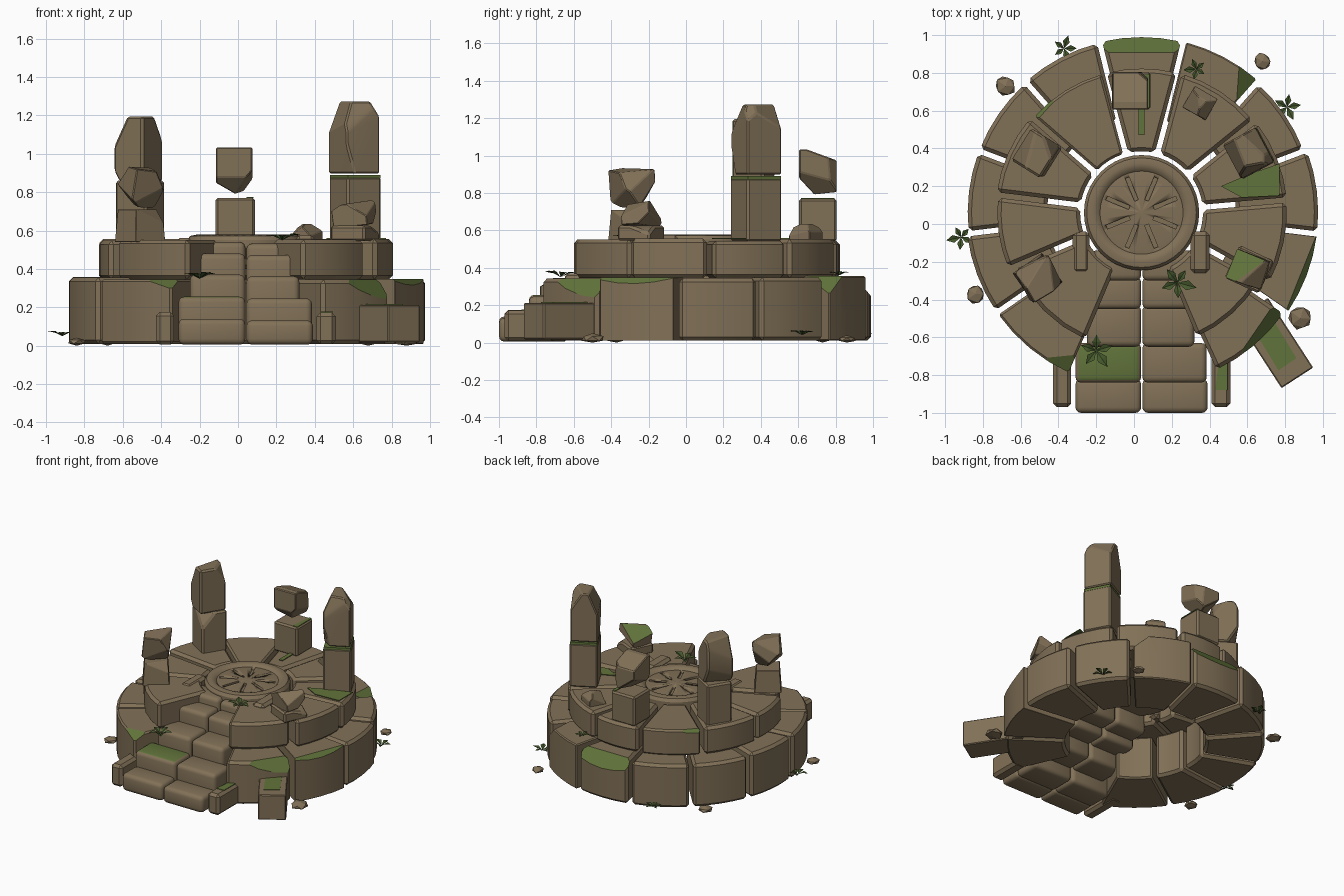
import bpy, bmesh, math, random
from mathutils import Vector, Matrix

random.seed(4)
if "Cube" in bpy.data.objects:
    bpy.data.objects.remove(bpy.data.objects["Cube"])


def material(name, rgb):
    m = bpy.data.materials.new(name)
    m.use_nodes = True
    m.diffuse_color = (*rgb, 1)
    m.node_tree.nodes["Principled BSDF"].inputs["Base Color"].default_value = (*rgb, 1)
    return m


STONE = material("brown stone", (0.222, 0.165, 0.096))
MOSS = material("moss green", (0.12, 0.172, 0.043))
LEAF = material("dark leaf green", (0.06, 0.1, 0.026))
CX, CY = 0.04, 0.06


def finish(bm, name, mats=(STONE, MOSS), angle=18):
    bmesh.ops.recalc_face_normals(bm, faces=bm.faces)
    mesh = bpy.data.meshes.new(name)
    bm.to_mesh(mesh)
    bm.free()
    ob = bpy.data.objects.new(name, mesh)
    bpy.context.collection.objects.link(ob)
    for m in mats:
        mesh.materials.append(m)
    bpy.ops.object.select_all(action='DESELECT')
    ob.select_set(True)
    bpy.context.view_layer.objects.active = ob
    bpy.ops.object.shade_smooth_by_angle(angle=math.radians(angle))
    return ob


def chip(bm, point, normal, mossy):
    """Slice off a corner and cap the cut."""
    geom = bm.verts[:] + bm.edges[:] + bm.faces[:]
    cut = bmesh.ops.bisect_plane(bm, geom=geom, plane_co=point, plane_no=normal, clear_outer=True)
    edges = [e for e in cut["geom_cut"] if isinstance(e, bmesh.types.BMEdge)]
    if edges:
        for f in bmesh.ops.edgeloop_fill(bm, edges=edges)["faces"]:
            f.material_index = int(mossy)


def soften(bm, width, segments=1):
    bmesh.ops.recalc_face_normals(bm, faces=bm.faces)
    sharp = [e for e in bm.edges if len(e.link_faces) == 2 and e.calc_face_angle() > 0.45
             and all(f.material_index == 0 for f in e.link_faces)]
    bmesh.ops.bevel(bm, geom=sharp, offset=width, segments=segments, profile=0.5,
                    affect='EDGES', clamp_overlap=True)


def wedge(name, a0, a1, r0, r1, z0, z1, chips=()):
    """Curved ring block between two angles, with parallel-sided gaps."""
    bm = bmesh.new()
    n = 4

    def arc(r, z):
        g = math.degrees(0.014 / r)
        angles = [math.radians(a0 + g + (a1 - a0 - 2 * g) * i / n) for i in range(n + 1)]
        return [bm.verts.new((CX + r * math.cos(a), CY + r * math.sin(a), z)) for a in angles]
    loops = [arc(r0, z0), arc(r1, z0), arc(r1, z1), arc(r0, z1)]
    for a, b in zip(loops, loops[1:] + loops[:1]):
        for i in range(n):
            bm.faces.new((a[i], a[i + 1], b[i + 1], b[i]))
    for i in (0, n):
        bm.faces.new([l[i] for l in loops])
    for p, direction in chips:
        chip(bm, Vector(p), Vector(direction), True)
    soften(bm, 0.02)
    return finish(bm, name)


def stone(name, loc, size, spin=0, cuts=(), bevel=0.012, segments=1,
          top_moss=False, tilt=(0, 0), taper=1):
    """Box stone; cuts are (direction, distance, mossy) on the unit cube."""
    bm = bmesh.new()
    bmesh.ops.create_cube(bm, size=2)
    for v in bm.verts:
        if v.co.z > 0:
            v.co.xy *= taper
    for d, dist, mossy in cuts:
        d = Vector(d).normalized()
        chip(bm, d * dist, d, mossy)
    bmesh.ops.scale(bm, vec=Vector(size) / 2, verts=bm.verts)
    soften(bm, bevel, segments)
    if top_moss:
        bm.normal_update()
        for f in bm.faces:
            if f.normal.z > 0.9:
                f.material_index = 1
    rot = (Matrix.Rotation(math.radians(spin), 4, 'Z') @ Matrix.Rotation(math.radians(tilt[0]), 4, 'X')
           @ Matrix.Rotation(math.radians(tilt[1]), 4, 'Y'))
    bm.transform(Matrix.Translation(loc) @ rot)
    return finish(bm, name, angle=35 if segments > 1 else 18)


def moss_plate(name, points, z):
    bm = bmesh.new()
    face = bm.faces.new([bm.verts.new((x, y, z)) for x, y in points])
    top = bmesh.ops.extrude_face_region(bm, geom=[face])["geom"]
    bmesh.ops.translate(bm, vec=(0, 0, 0.005), verts=[v for v in top if isinstance(v, bmesh.types.BMVert)])
    finish(bm, name, (MOSS,))


# Lower ring, open at the front for the stairs
lower_chips = {
    0: [((0, 0.905, 0.35), (0, 0.75, 0.62))],
    -1: [((0.555, 0.75, 0.35), (0.7, -0.05, 0.7))],
    -4: [((0.887, -0.25, 0.35), (0.67, -0.27, 0.7))],
    -5: [((0.615, -0.6, 0.35), (0.7, -0.48, 0.56))],
    5: [((-0.37, -0.69, 0.35), (0.05, -0.5, 0.9))]}
step = 360 / 13
for k in range(-5, 6):
    mid = 90 + k * step
    wedge(f"lower_ring_block_{k + 6}", mid - step / 2 - 3 * (k == -5), mid + step / 2 + 4 * (k == 5),
          0.5, 0.935 if k in (-3, -4) else 0.925 + random.uniform(-0.008, 0.008),
          0.01, 0.35 + random.uniform(-0.008, 0.008), lower_chips.get(k, ()))

# Upper ring
bounds = [-67, -29, 5, 39, 75, 105, 139, 173, 203, 247]
for i, (a, b) in enumerate(zip(bounds, bounds[1:])):
    chips = [((-0.45, 0.612, 0.55), (-0.74, 0.67, 0.8))] if i == 5 else ()
    radius = 0.72 if i in (0, 8) else 0.76
    wedge(f"upper_ring_block_{i + 1}", a, b, 0.325, radius + random.uniform(-0.01, 0.015),
          0.345, 0.55 + random.uniform(-0.008, 0.008), chips)

# Central round slab with raised rim
profile = [(0, 0.4), (0.29, 0.4), (0.305, 0.42), (0.305, 0.55), (0.29, 0.572),
           (0.26, 0.578), (0.235, 0.572), (0.22, 0.558), (0.19, 0.562), (0, 0.567)]
bm = bmesh.new()
pts = [bm.verts.new((r, 0, z)) for r, z in profile]
lines = [bm.edges.new(p) for p in zip(pts, pts[1:])]
bmesh.ops.spin(bm, geom=pts + lines, axis=(0, 0, 1), cent=(0, 0, 0), angle=math.tau, steps=40)
bmesh.ops.remove_doubles(bm, verts=bm.verts, dist=0.0005)
bm.transform(Matrix.Translation((CX, CY, 0)))
slab = finish(bm, "centre_slab", angle=30)

# Eight radial slots cut into the slab
bm = bmesh.new()
for i in range(8):
    m = (Matrix.Translation((CX, CY, 0.57)) @ Matrix.Rotation(math.tau * (i + 0.5) / 8, 4, 'Z')
         @ Matrix.Translation((0.135, 0, 0)) @ Matrix.Diagonal((0.13, 0.022, 0.05, 1)))
    bmesh.ops.create_cube(bm, size=1, matrix=m)
cutter = finish(bm, "slot_cutter", (STONE,))
cutter.hide_render = True
mod = slab.modifiers.new("slots", 'BOOLEAN')
mod.operation, mod.object, mod.solver = 'DIFFERENCE', cutter, 'EXACT'
bpy.context.view_layer.objects.active = slab
bpy.ops.object.modifier_apply(modifier=mod.name)
bpy.data.objects.remove(cutter)

# Stairs: two columns of worn blocks (y front, y back, top, left edge, right edge)
rows = [(-1.0, -0.82, 0.14, -0.31, 0.39), (-0.84, -0.63, 0.255, -0.31, 0.385),
        (-0.65, -0.43, 0.37, -0.25, 0.32), (-0.45, -0.28, 0.48, -0.24, 0.31),
        (-0.3, -0.14, 0.54, -0.23, 0.32)]
for i, (y0, y1, top, xl, xr) in enumerate(rows):
    low = max(0.005, top - 0.27)
    for side, a, b, dz in (("right", xl, 0.038, 0), ("left", 0.044, xr, -0.008)):
        stone(f"step_{i + 1}_{side}", ((a + b) / 2, (y0 + y1) / 2, (top + dz + low) / 2),
              (b - a, y1 - y0, top + dz - low), bevel=0.03, segments=3,
              top_moss=(i == 1 and side == "right"))

# Kerb stones beside the stairs
for name, x, y, z, sx, sy, sz in (("lower_kerb_right", -0.38, -0.8, 0.09, 0.095, 0.34, 0.17),
                                  ("lower_kerb_left", 0.46, -0.83, 0.09, 0.1, 0.28, 0.165),
                                  ("upper_kerb_right", -0.28, -0.15, 0.47, 0.09, 0.22, 0.18),
                                  ("upper_kerb_left", 0.35, -0.15, 0.48, 0.1, 0.22, 0.19)):
    stone(name, (x, y, z), (sx, sy, sz), bevel=0.02)
moss_plate("kerb_moss", [(0.43, -0.88), (0.495, -0.88), (0.495, -0.71), (0.45, -0.71)], 0.172)

# Fallen block at the front
stone("fallen_block", (0.745, -0.63, 0.115), (0.2, 0.44, 0.195), 33, bevel=0.006)
moss_plate("fallen_block_moss", [(0.64, -0.57), (0.765, -0.775), (0.86, -0.71), (0.72, -0.48)], 0.211)

# Standing pillars and the broken tops above them
stone("back_pillar", (-0.015, 0.705, 0.655), (0.205, 0.2, 0.23))
moss_plate("back_pillar_moss", [(0.045, 0.615), (0.082, 0.615), (0.082, 0.795), (0.06, 0.795)], 0.769)
stone("back_pillar_top", (-0.02, 0.705, 0.91), (0.19, 0.2, 0.245), cuts=[
    ((-0.6, 0.3, -1), 0.75, False), ((0.8, -0.2, -0.9), 0.8, False), ((0, -0.7, -0.8), 0.85, False),
    ((0, 0.3, 1), 0.79, False), ((0.7, 0.9, 0.1), 1.1, False)], bevel=0.006)
stone("tall_pillar", (0.61, 0.375, 0.71), (0.2, 0.21, 0.34), 28)
stone("tall_pillar_moss", (0.61, 0.375, 0.88), (0.195, 0.205, 0.02), 28, bevel=0.003, top_moss=True,
      cuts=[(d, 0.98, True) for d in ((1, 0, 0), (-1, 0, 0), (0, 1, 0), (0, -1, 0))])
stone("tall_pillar_top", (0.605, 0.375, 1.085), (0.195, 0.205, 0.375), 28, cuts=[
    ((-0.9, 0.1, 0.7), 0.95, False), ((0.8, 0.3, 1), 1.08, False), ((-0.3, -1, 0.7), 1.1, False),
    ((0.9, -0.5, 1.2), 1.3, False), ((-1, -0.6, -0.6), 1.3, False)], bevel=0.008)
stone("right_pillar", (-0.51, 0.375, 0.7), (0.19, 0.19, 0.32), -32,
      cuts=[((0.5, -0.6, 0.9), 1.15, False)])
stone("right_pillar_top", (-0.52, 0.375, 1.025), (0.18, 0.2, 0.34), -32, cuts=[
    ((-0.9, -0.3, 0.9), 0.95, False), ((-0.8, 0.2, -0.9), 1.0, False), ((0.6, 0.8, 0.9), 1.2, False)])
stone("short_pillar", (-0.51, -0.285, 0.625), (0.19, 0.19, 0.17), 35, taper=0.88,
      cuts=[((0.3, -0.9, 0.7), 1.05, False)])
stone("short_pillar_top", (-0.505, -0.285, 0.825), (0.19, 0.18, 0.2), 30, tilt=(8, 6), cuts=[
    ((-0.8, 0.3, -1), 0.85, False), ((0.7, 0.8, -0.8), 0.9, False), ((0.4, -1, -0.7), 0.95, False),
    ((-0.5, 0.9, 0.8), 1.0, False), ((1, -0.4, 0.7), 1.05, False)], bevel=0.005)

# Rubble of the collapsed pillar and a small stump
stone("rubble_base", (0.61, -0.24, 0.585), (0.2, 0.19, 0.08), -25, cuts=[((1, 0.6, 0.7), 1.15, False)])
stone("rubble_top", (0.605, -0.24, 0.685), (0.19, 0.16, 0.12), -20, tilt=(4, -6), cuts=[
    ((-0.7, 0.4, 0.9), 0.62, True), ((0.9, -0.4, 0.8), 0.9, False), ((0.3, 0.9, -0.8), 1.0, False)],
    bevel=0.005)
stone("broken_stump", (0.35, 0.64, 0.585), (0.14, 0.13, 0.1), -30, cuts=[
    ((-0.8, -0.6, 0.8), 0.7, False), ((0.9, -0.2, 0.7), 0.8, False), ((0, 1, 0.7), 0.9, False)],
    bevel=0.004)

# Flat moss patches on the upper ring
moss_plate("upper_moss_patch", [(0.46, 0.2), (0.57, 0.14), (0.77, 0.15), (0.77, 0.32), (0.6, 0.26)], 0.555)
moss_plate("back_moss_strip", [(0.025, 0.47), (0.055, 0.47), (0.055, 0.61), (0.025, 0.61)], 0.555)

# Pebbles on the ground
for i, (x, y, r) in enumerate([(-0.68, 0.73, 0.06), (0.68, 0.86, 0.05),
                               (-0.84, -0.37, 0.055), (0.88, -0.5, 0.065)]):
    bm = bmesh.new()
    bmesh.ops.create_icosphere(bm, subdivisions=1, radius=r)
    for v in bm.verts:
        v.co *= random.uniform(0.85, 1.1)
        v.co.z *= 0.4
    low = min(v.co.z for v in bm.verts)
    bm.transform(Matrix.Translation((x, y, -low)))
    finish(bm, f"pebble_{i + 1}", (STONE,), 10)

# Small leafy plants
for i, (x, y, z, r) in enumerate([(-0.37, 0.93, 0.03, 0.065), (0.33, 0.82, 0.36, 0.06),
                                  (0.81, 0.62, 0.04, 0.08), (-0.915, -0.07, 0.05, 0.07),
                                  (-0.2, -0.67, 0.35, 0.1), (0.23, -0.31, 0.55, 0.09)]):
    bm = bmesh.new()
    for j in range(5):
        turn = Matrix.Rotation(math.tau * j / 5 + i * 0.7, 4, 'Z')
        size = r * random.uniform(0.8, 1.1)
        base, left, ridge, right, tip = [
            bm.verts.new(turn @ (Vector(p) * size) + Vector((x, y, z)))
            for p in ((0, 0, 0), (0.55, 0.27, 0.35), (0.55, 0, 0.25), (0.55, -0.27, 0.35), (1.05, 0, 0.3))]
        for tri in ((base, ridge, left), (base, right, ridge), (ridge, tip, left), (ridge, right, tip)):
            bm.faces.new(tri)
    finish(bm, f"plant_{i + 1}", (LEAF,), 10)
